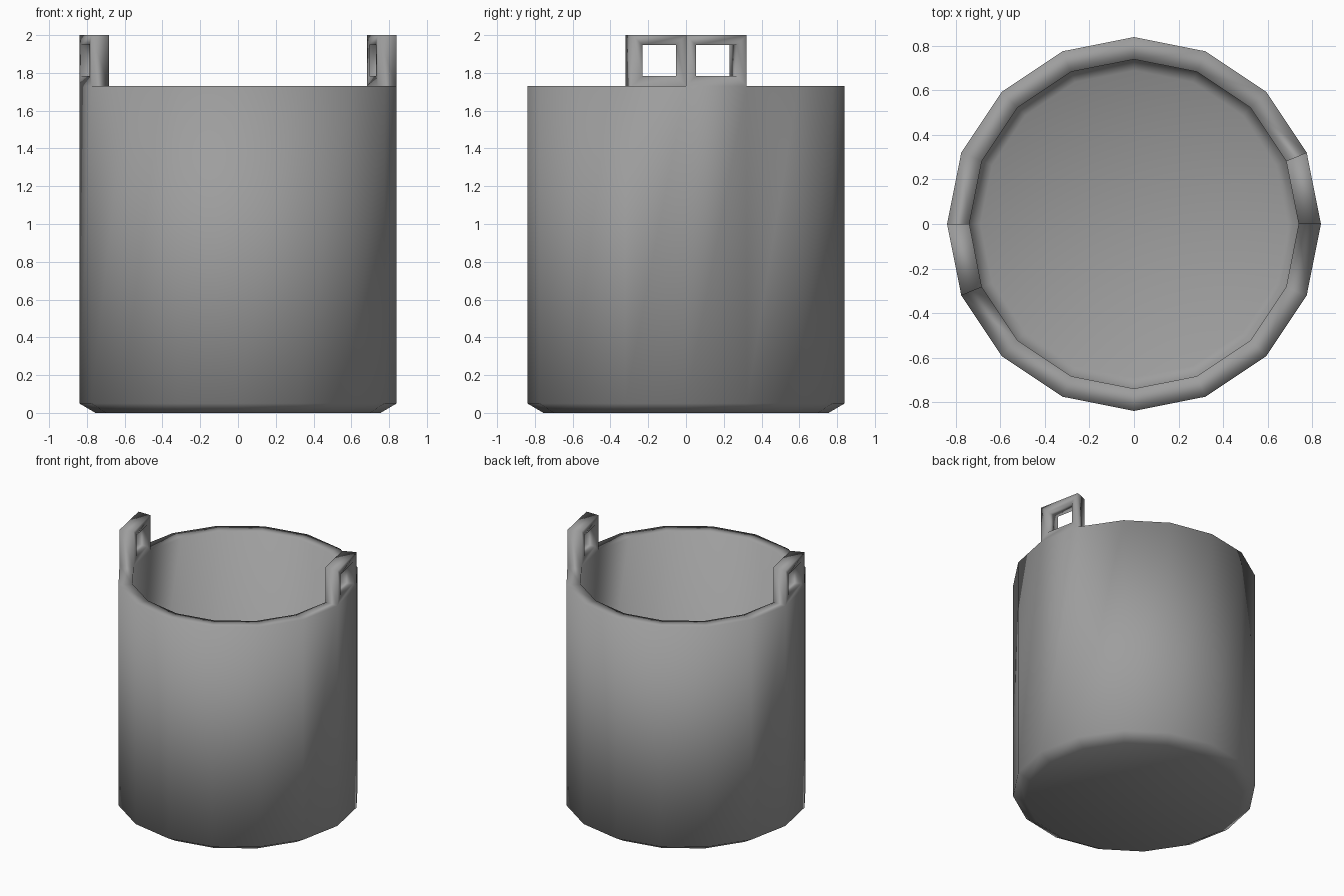
import bpy, bmesh, math
from mathutils import Vector

if "Cube" in bpy.data.objects:
    bpy.data.objects.remove(bpy.data.objects["Cube"])

SIDES = 16
RIM_Z, TOP_Z = 1.73, 2.0

mat = bpy.data.materials.new("grey")
mat.diffuse_color = (0.34, 0.34, 0.34, 1)
mat.use_nodes = True
mat.node_tree.nodes["Principled BSDF"].inputs["Base Color"].default_value = mat.diffuse_color

bm = bmesh.new()

# Bucket shell: profile (radius, z) from the base, over the rim, to the inner floor
profile = [(0.755, 0), (0.84, 0.05), (0.84, RIM_Z), (0.74, RIM_Z), (0.74, 0.12), (0.69, 0.09)]
rings = []
for r, z in profile:
    rings.append([bm.verts.new((r * math.cos(2 * math.pi * i / SIDES),
                                r * math.sin(2 * math.pi * i / SIDES), z))
                  for i in range(SIDES)])
rim_faces = []
for k in range(len(rings) - 1):
    a, b = rings[k], rings[k + 1]
    for i in range(SIDES):
        j = (i + 1) % SIDES
        f = bm.faces.new((a[i], a[j], b[j], b[i]))
        if k == 2:
            rim_faces.append(f)
bm.faces.new(list(reversed(rings[0])))
bm.faces.new(rings[-1])
bm.normal_update()


# Lugs: raise one rim segment and cut a square hole through it
def add_lug(index):
    mid = 2 * math.pi * (index + 0.5) / SIDES
    radial = Vector((math.cos(mid), math.sin(mid), 0))
    top = bmesh.ops.extrude_discrete_faces(bm, faces=[rim_faces[index]])["faces"][0]
    for v in top.verts:
        v.co.z = TOP_Z
    bm.normal_update()
    sides = {f for e in top.edges for f in e.link_faces if f is not top}
    walls = [f for f in sides if abs(f.normal.dot(radial)) > 0.9]
    bmesh.ops.inset_individual(bm, faces=walls, thickness=0.053, use_even_offset=True)
    edges = [e for f in walls for e in f.edges]
    bmesh.ops.delete(bm, geom=walls, context='FACES_ONLY')
    bmesh.ops.bridge_loops(bm, edges=edges)


for seg in (0, SIDES // 2):
    add_lug(seg)

bmesh.ops.recalc_face_normals(bm, faces=bm.faces[:])
for f in bm.faces:
    f.smooth = True

mesh = bpy.data.meshes.new("bucket")
bm.to_mesh(mesh)
bm.free()
mesh.materials.append(mat)
bucket = bpy.data.objects.new("bucket", mesh)
bpy.context.collection.objects.link(bucket)
